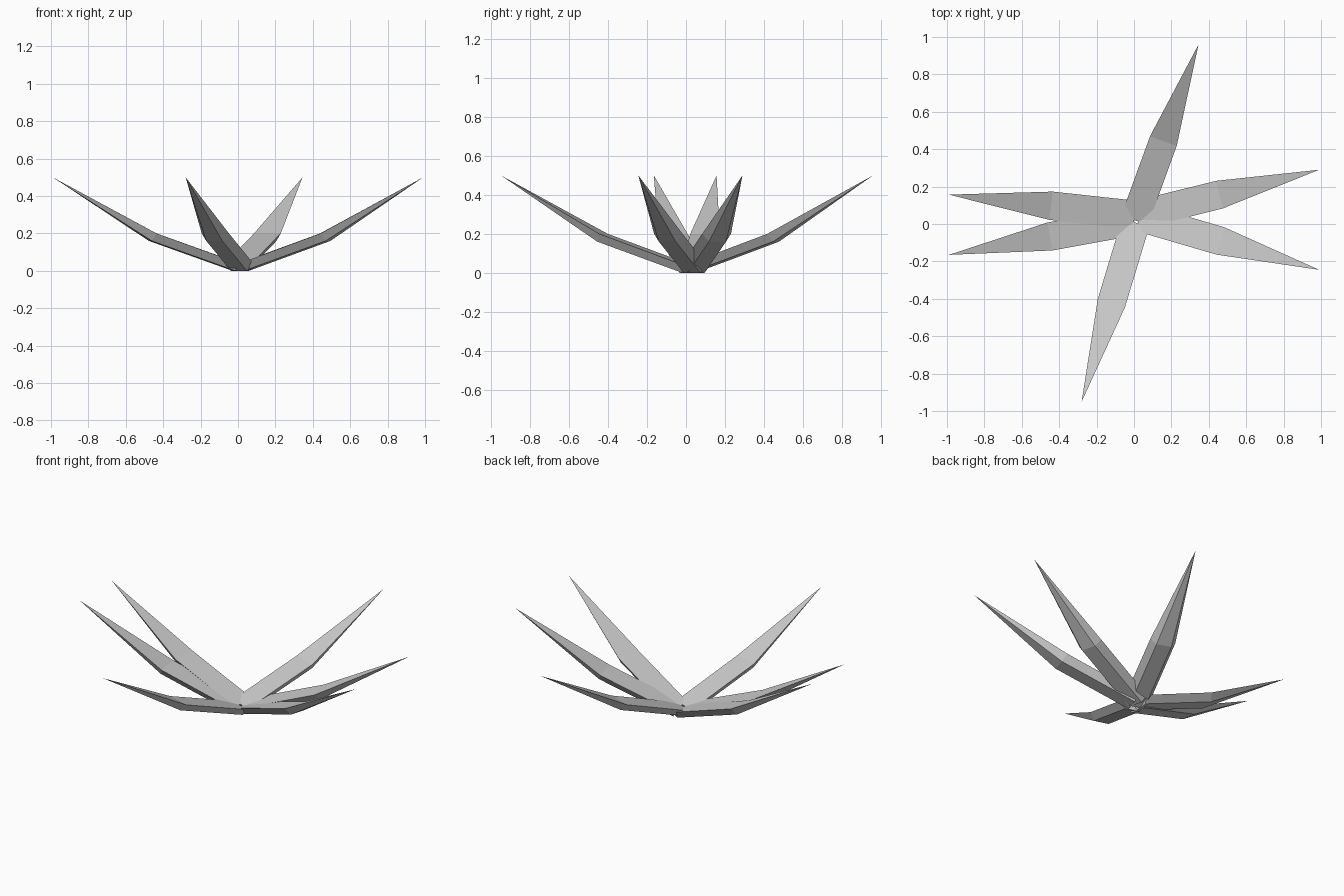
import bpy, bmesh, math
from mathutils import Vector

cube = bpy.data.objects.get("Cube")
if cube:
    bpy.data.objects.remove(cube)

# One plain grey for every leaf
grey = bpy.data.materials.new("leaf_grey")
grey.use_nodes = True
colour = (0.6, 0.6, 0.6, 1)
grey.diffuse_color = colour
grey.node_tree.nodes["Principled BSDF"].inputs["Base Color"].default_value = colour

TOP_HALF, BOTTOM_HALF = 0.076, 0.045


def section(bm, reach, top_z, lean):
    """Trapezoid cross-section: wide flat top, narrower underside."""
    return [bm.verts.new(p) for p in (
        (reach, -TOP_HALF, top_z), (reach, TOP_HALF, top_z),
        (reach + lean, BOTTOM_HALF, top_z - 0.04),
        (reach + lean, -BOTTOM_HALF, top_z - 0.04))]


def leaf(name, tip_x, tip_y, angle):
    """Bent blade of unit reach, swung about the middle to end at its tip."""
    bm = bmesh.new()
    base = section(bm, 0, 0.04, 0.015)
    bend = section(bm, 0.45, 0.2, 0.02)
    tip = bm.verts.new((1, 0, 0.5))
    bm.faces.new(base)
    for i in range(4):
        j = (i + 1) % 4
        bm.faces.new((base[i], base[j], bend[j], bend[i]))
        bm.faces.new((bend[i], bend[j], tip))
    bmesh.ops.recalc_face_normals(bm, faces=bm.faces)
    mesh = bpy.data.meshes.new(name)
    bm.to_mesh(mesh)
    bm.free()
    mesh.materials.append(grey)
    obj = bpy.data.objects.new(name, mesh)
    turn = math.radians(angle)
    obj.rotation_euler.z = turn
    obj.location = Vector((tip_x - math.cos(turn), tip_y - math.sin(turn), 0))
    bpy.context.collection.objects.link(obj)


# Rosette of six leaves
leaf("back_leaf", 0.345, 0.96, 70)
leaf("left_back_leaf", 0.99, 0.29, 14)
leaf("left_front_leaf", 0.99, -0.245, -16.3)
leaf("front_leaf", -0.28, -0.95, 253.2)
leaf("right_front_leaf", -0.99, -0.165, 190.3)
leaf("right_back_leaf", -0.99, 0.157, 173.8)
